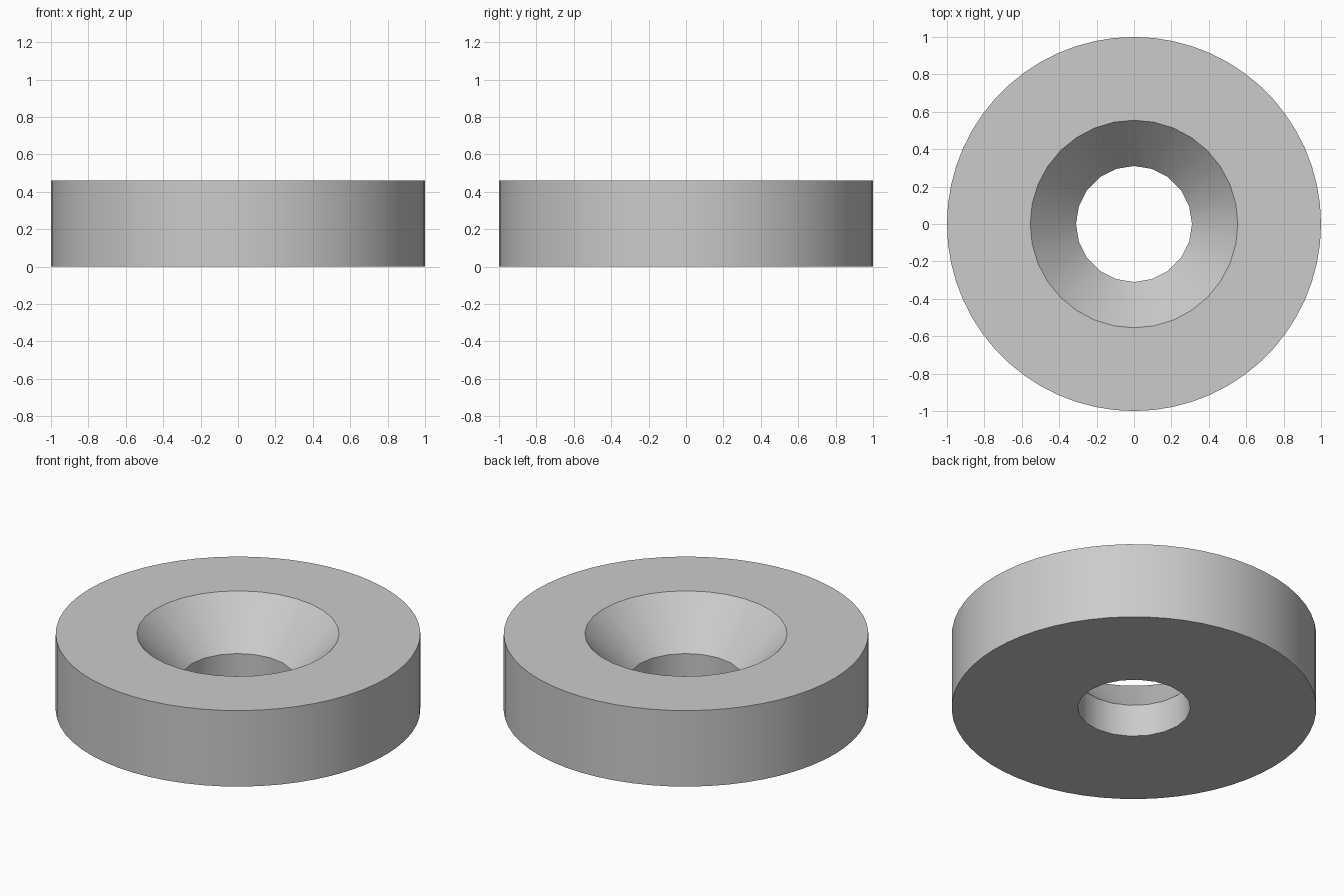
import bpy, bmesh
from math import sin, cos, tau, radians

cube = bpy.data.objects.get("Cube")
if cube:
    bpy.data.objects.remove(cube, do_unlink=True)

# Colour
grey = bpy.data.materials.new("light_grey")
grey.use_nodes = True
colour = (0.6, 0.6, 0.6, 1)
grey.diffuse_color = colour
grey.node_tree.nodes["Principled BSDF"].inputs["Base Color"].default_value = colour

HEIGHT = 0.46
bm = bmesh.new()


def ring(radius, z, sides):
    return [bm.verts.new((radius * sin(-tau * i / sides), radius * cos(tau * i / sides), z))
            for i in range(sides)]


def bridge(a, b):
    """Zip two rings, which may have different side counts, with triangles."""
    na, nb = len(a), len(b)
    i = j = 0
    while i < na or j < nb:
        if j == nb or (i < na and (i + 1) * nb <= (j + 1) * na):
            bm.faces.new((a[i % na], a[(i + 1) % na], b[j % nb]))
            i += 1
        else:
            bm.faces.new((a[i % na], b[(j + 1) % nb], b[j % nb]))
            j += 1


# Closed section: outer wall, top, countersink, bore, underside
rings = [
    ring(1.0, 0, 60),
    ring(1.0, HEIGHT, 60),
    ring(0.555, HEIGHT, 32),
    ring(0.31, 0.195, 20),
    ring(0.31, 0, 20),
]
for k, lower in enumerate(rings):
    bridge(lower, rings[(k + 1) % len(rings)])
bmesh.ops.recalc_face_normals(bm, faces=bm.faces)

mesh = bpy.data.meshes.new("countersunk_washer")
bm.to_mesh(mesh)
bm.free()
mesh.materials.append(grey)
washer = bpy.data.objects.new("countersunk_washer", mesh)
bpy.context.collection.objects.link(washer)

# Smooth round walls with crisp rims
bpy.ops.object.select_all(action="DESELECT")
washer.select_set(True)
bpy.context.view_layer.objects.active = washer
bpy.ops.object.shade_smooth_by_angle(angle=radians(30))
